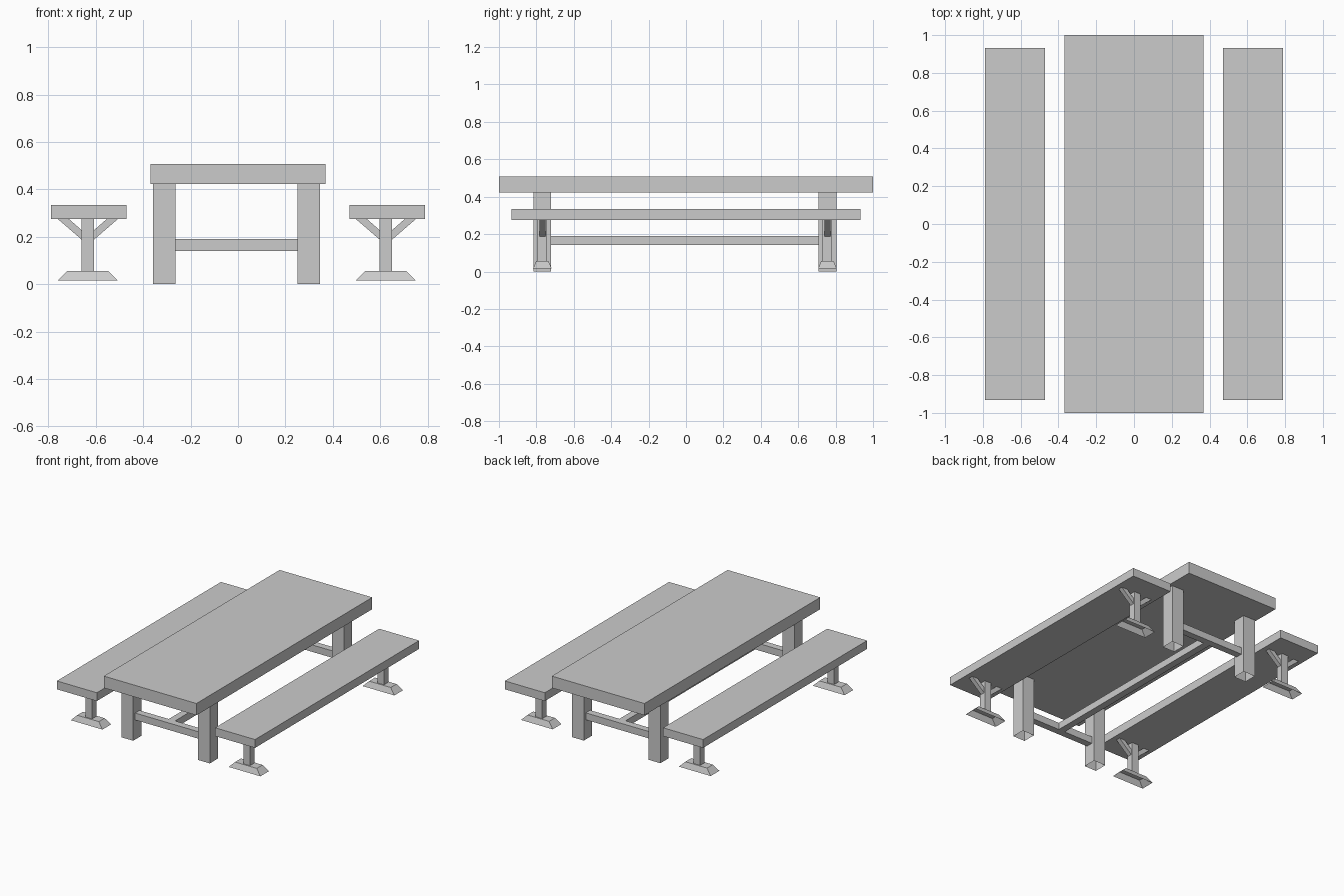
import bpy, bmesh

if "Cube" in bpy.data.objects:
    bpy.data.objects.remove(bpy.data.objects["Cube"])

OX, OY = -0.006, -0.006          # small offset of the supports under the tops


def make(name, verts, faces):
    me = bpy.data.meshes.new(name)
    me.from_pydata(verts, [], faces)
    bm = bmesh.new()
    bm.from_mesh(me)
    bmesh.ops.recalc_face_normals(bm, faces=bm.faces)
    bm.to_mesh(me)
    bm.free()
    ob = bpy.data.objects.new(name, me)
    bpy.context.collection.objects.link(ob)
    return ob


def block(name, cx, cy, z0, z1, bottom, top=None, open_bottom=False):
    """Box or tapered block from bottom (w, d) to top (w, d)."""
    verts = []
    for z, (w, d) in ((z0, bottom), (z1, top or bottom)):
        verts += [(cx + sx * w / 2, cy + sy * d / 2, z)
                  for sx, sy in ((-1, -1), (1, -1), (1, 1), (-1, 1))]
    faces = [(i, (i + 1) % 4, 4 + (i + 1) % 4, 4 + i) for i in range(4)]
    faces.append((4, 5, 6, 7))
    if not open_bottom:
        faces.append((3, 2, 1, 0))
    return make(name, verts, faces)


def brace(name, cx, cy, side):
    """Slanted strut from the post up to the seat."""
    prof = [(0.026, 0.188), (0.128, 0.276), (0.081, 0.276), (0.026, 0.228)]
    verts = [(cx + side * x, cy + d, z) for d in (-0.016, 0.016) for x, z in prof]
    faces = [(i, (i + 1) % 4, 4 + (i + 1) % 4, 4 + i) for i in range(4)]
    return make(name, verts, faces + [(3, 2, 1, 0), (4, 5, 6, 7)])


# Table
block("table_top", 0, 0, 0.423, 0.508, (0.738, 2.0))
for sy, end in ((-1, "front"), (1, "back")):
    y = OY + sy * 0.762
    for sx, hand in ((-1, "left"), (1, "right")):
        block(f"{end}_{hand}_table_leg", OX + sx * 0.305, y, 0, 0.423,
              (0.095, 0.095), open_bottom=True)
    block(f"{end}_cross_rail", OX, y, 0.141, 0.191, (0.515, 0.05))
block("long_stretcher", OX, OY, 0.141, 0.191, (0.05, 1.474))

# Benches
for sx, hand in ((-1, "left"), (1, "right")):
    block(f"{hand}_bench_seat", sx * 0.63, 0, 0.275, 0.335, (0.318, 1.866))
    x = OX * 0.8 + sx * 0.629
    for sy, end in ((-1, "front"), (1, "back")):
        y = OY + sy * 0.762
        tag = f"{hand}_bench_{end}"
        block(f"{tag}_post", x, y, 0.056, 0.275, (0.052, 0.05))
        block(f"{tag}_foot", x, y, 0.016, 0.056, (0.253, 0.099),
              (0.172, 0.066), open_bottom=True)
        for s, b in ((-1, "left"), (1, "right")):
            brace(f"{tag}_{b}_brace", x, y, s)
